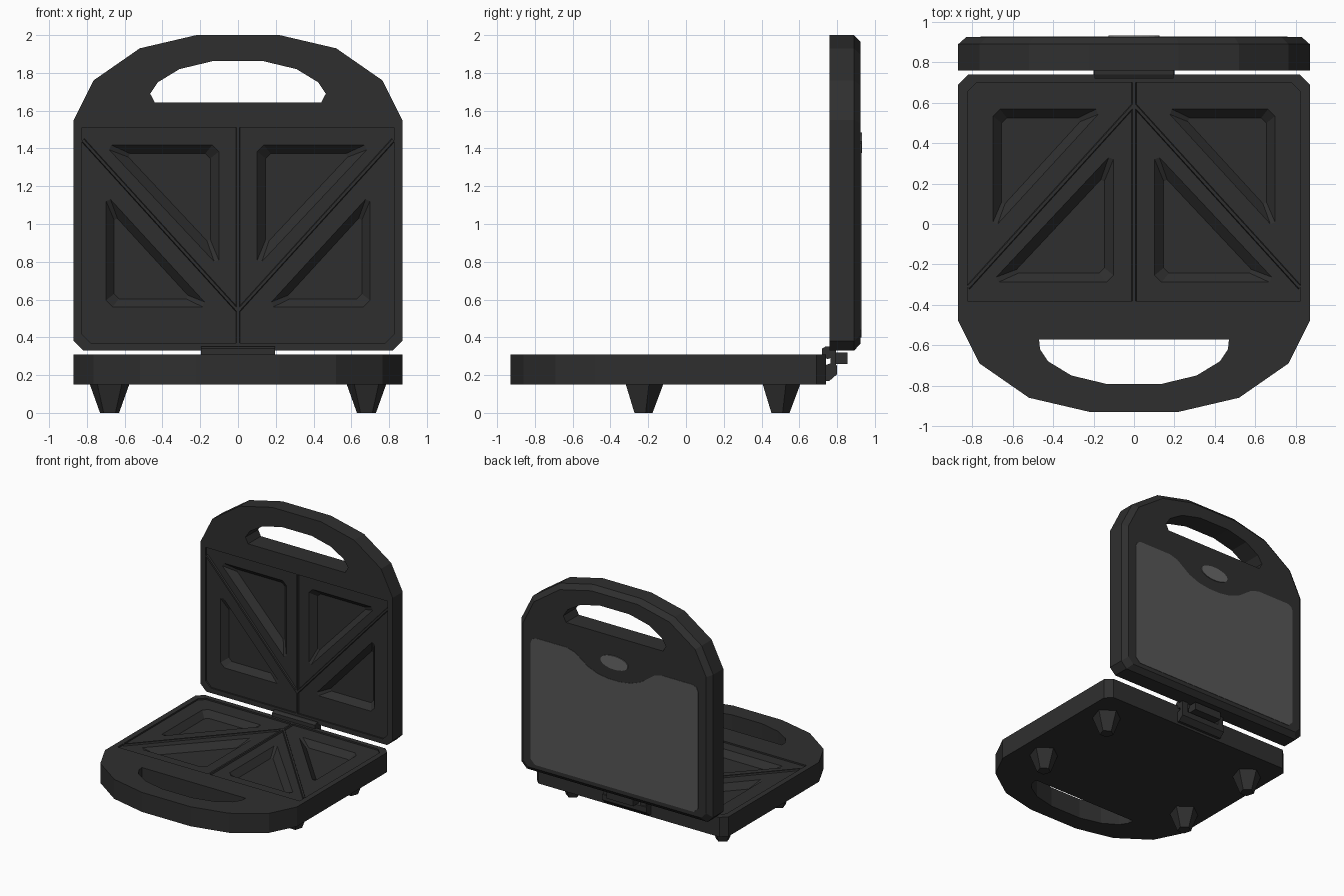
import bpy, bmesh, math
from mathutils import Matrix, Vector

if "Cube" in bpy.data.objects:
    bpy.data.objects.remove(bpy.data.objects["Cube"])


def material(name, v):
    m = bpy.data.materials.new(name)
    m.diffuse_color = (v, v, v, 1)
    m.use_nodes = True
    m.node_tree.nodes["Principled BSDF"].inputs["Base Color"].default_value = m.diffuse_color
    return m


BLACK = material("charcoal plastic", 0.028)
GREY = material("grey panel", 0.095)
LIGHT = material("light grey lens", 0.14)


def loft(name, rings, mat, xf=Matrix()):
    """Closed solid through rings of equal point count: [(points2d, z), ...]"""
    bm = bmesh.new()
    vs = [[bm.verts.new((x, y, z)) for x, y in pts] for pts, z in rings]
    n = len(vs[0])
    for a, b in zip(vs, vs[1:]):
        for i in range(n):
            j = (i + 1) % n
            bm.faces.new((a[i], a[j], b[j], b[i]))
    bm.faces.new(vs[0])
    bm.faces.new(vs[-1])
    bmesh.ops.transform(bm, matrix=xf, verts=bm.verts)
    bmesh.ops.recalc_face_normals(bm, faces=bm.faces)
    me = bpy.data.meshes.new(name)
    bm.to_mesh(me)
    bm.free()
    me.materials.append(mat)
    ob = bpy.data.objects.new(name, me)
    bpy.context.collection.objects.link(ob)
    return ob


def both(right):
    """Mirror a right-hand half outline across x = 0."""
    return right + [(-x, y) for x, y in reversed(right)]


def scaled(pts, k, c):
    return [(c[0] + (x - c[0]) * k, c[1] + (y - c[1]) * k) for x, y in pts]


def clipped(pts, d):
    """Cut every corner of a polygon by distance d."""
    out = []
    for i, p in enumerate(pts):
        p = Vector(p)
        for q in (pts[i - 1], pts[(i + 1) % len(pts)]):
            out.append(tuple(p + (Vector(q) - p).normalized() * d))
    return out


def cut(ob, cutters):
    for c in cutters:
        m = ob.modifiers.new("cut", 'BOOLEAN')
        m.operation, m.solver, m.object = 'DIFFERENCE', 'EXACT', c
    dg = bpy.context.evaluated_depsgraph_get()
    me = bpy.data.meshes.new_from_object(ob.evaluated_get(dg))
    ob.modifiers.clear()
    ob.data = me
    for c in cutters:
        bpy.data.objects.remove(c)


OUTLINE = both([(0.82, 0.74), (0.87, 0.69), (0.87, -0.48),
                (0.765, -0.69), (0.52, -0.86), (0.22, -0.93)])
TOP, FLOOR = 0.31, 0.298


def half(name, bottom, bevel, s, hole_x, xf):
    """One clam half lying flat; s shifts the plate pattern in y."""
    rings = [(OUTLINE, bottom), (OUTLINE, TOP)]
    if bevel:
        rings = [(scaled(OUTLINE, 0.955, (0, -0.095)), bottom),
                 (OUTLINE, bottom + 0.035), (OUTLINE, TOP)]
    body = loft(name + "_shell", rings, BLACK)
    front = -0.38 + s
    # handle opening and recessed cooking plate
    hole = both([(hole_x, -0.572), (0.465, -0.62), (0.425, -0.68),
                 (0.31, -0.75), (0.135, -0.792)])
    plate = both([(0.78, 0.70), (0.825, 0.655), (0.825, front)])
    cutters = [loft("cut", [(hole, 0), (hole, 0.5)], BLACK),
               loft("cut", [(plate, FLOOR), (plate, 0.5)], BLACK)]
    # triangular sandwich pockets
    for m in (1, -1):
        for tri, c in (([(0.15, 0.57), (0.70, 0.57), (0.70, -0.03)], (0.53, 0.40)),
                       ([(0.10, 0.36), (0.10, -0.29), (0.71, -0.29)], (0.28, -0.11))):
            o = [(m * x, y + s) for x, y in clipped(tri, 0.035)]
            i = scaled(o, 0.74, (m * c[0], c[1] + s))
            cutters.append(loft("cut", [(i, 0.25), (o, 0.3), (o, 0.5)], BLACK))
    cut(body, cutters)
    body.data.transform(xf)
    # raised sealing ridges
    for k, (a, b) in enumerate((((0, front), (0, 0.70)),
                                ((0, 0.59 + s), (0.822, -0.315 + s)),
                                ((0, 0.59 + s), (-0.822, -0.315 + s)))):
        a, b = Vector(a), Vector(b)
        d = (b - a).normalized()
        n = Vector((-d.y, d.x))

        def strip(w):
            return [tuple(p) for p in (a + n * w, b + n * w, b - n * w, a - n * w)]
        loft(f"{name}_ridge_{k}", [(strip(0.014), 0.29), (strip(0.007), TOP)], BLACK, xf)


# lower half lies flat, lid stands upright behind it
UPRIGHT = Matrix(((-1, 0, 0, 0), (0, 0, -1, 1.07), (0, -1, 0, 1.07), (0, 0, 0, 1)))
half("base", 0.15, False, 0, 0.47, Matrix())
half("lid", 0.145, True, -0.06, 0.44, UPRIGHT)

# back panel with a dipped top edge, and the indicator lens (drawn in x, z)
XZ = Matrix(((1, 0, 0, 0), (0, 0, 1, 0), (0, 1, 0, 0), (0, 0, 0, 1)))
panel = both([(0.72, 0.40), (0.76, 0.44), (0.76, 1.39), (0.745, 1.425), (0.71, 1.44),
              (0.43, 1.44), (0.36, 1.42), (0.24, 1.335), (0.15, 1.30), (0.05, 1.285)])
loft("lid_back_panel", [(panel, 0.921), (panel, 0.928)], GREY, XZ)
lens = [(0.125 * math.cos(t * math.pi / 10), 1.43 + 0.055 * math.sin(t * math.pi / 10))
        for t in range(20)]
loft("indicator_lens", [(lens, 0.922), (lens, 0.932)], LIGHT, XZ)

# hinge: profiles drawn in y, z and extruded along x
YZ = Matrix(((0, 0, 1, 0), (1, 0, 0, 0), (0, 1, 0, 0), (0, 0, 0, 1)))
for name, w, prof in (
        ("hinge_bracket", 0.20, [(0.73, 0.17), (0.76, 0.17), (0.80, 0.205),
                                 (0.80, 0.25), (0.775, 0.265), (0.73, 0.25)]),
        ("hinge_barrel", 0.195, [(0.72, 0.295), (0.72, 0.34), (0.74, 0.352), (0.775, 0.35),
                                 (0.785, 0.32), (0.78, 0.295), (0.75, 0.285)]),
        ("hinge_tab", 0.12, [(0.775, 0.258), (0.855, 0.258), (0.855, 0.32), (0.775, 0.32)])):
    loft(name, [(prof, -w), (prof, w)], BLACK, YZ)
for x in (-0.17, 0.17):
    knuckle = [(0.765, 0.24), (0.795, 0.24), (0.795, 0.34), (0.765, 0.34)]
    loft("hinge_knuckle", [(knuckle, x - 0.025), (knuckle, x + 0.025)], BLACK, YZ)

# four tapered five-sided feet
for x in (-0.68, 0.68):
    for y in (-0.23, 0.495):
        def pent(r):
            return [(x + r * math.sin(i * math.tau / 5), y + r * math.cos(i * math.tau / 5))
                    for i in range(5)]
        loft("foot", [(pent(0.053), 0), (pent(0.11), 0.152)], BLACK)
